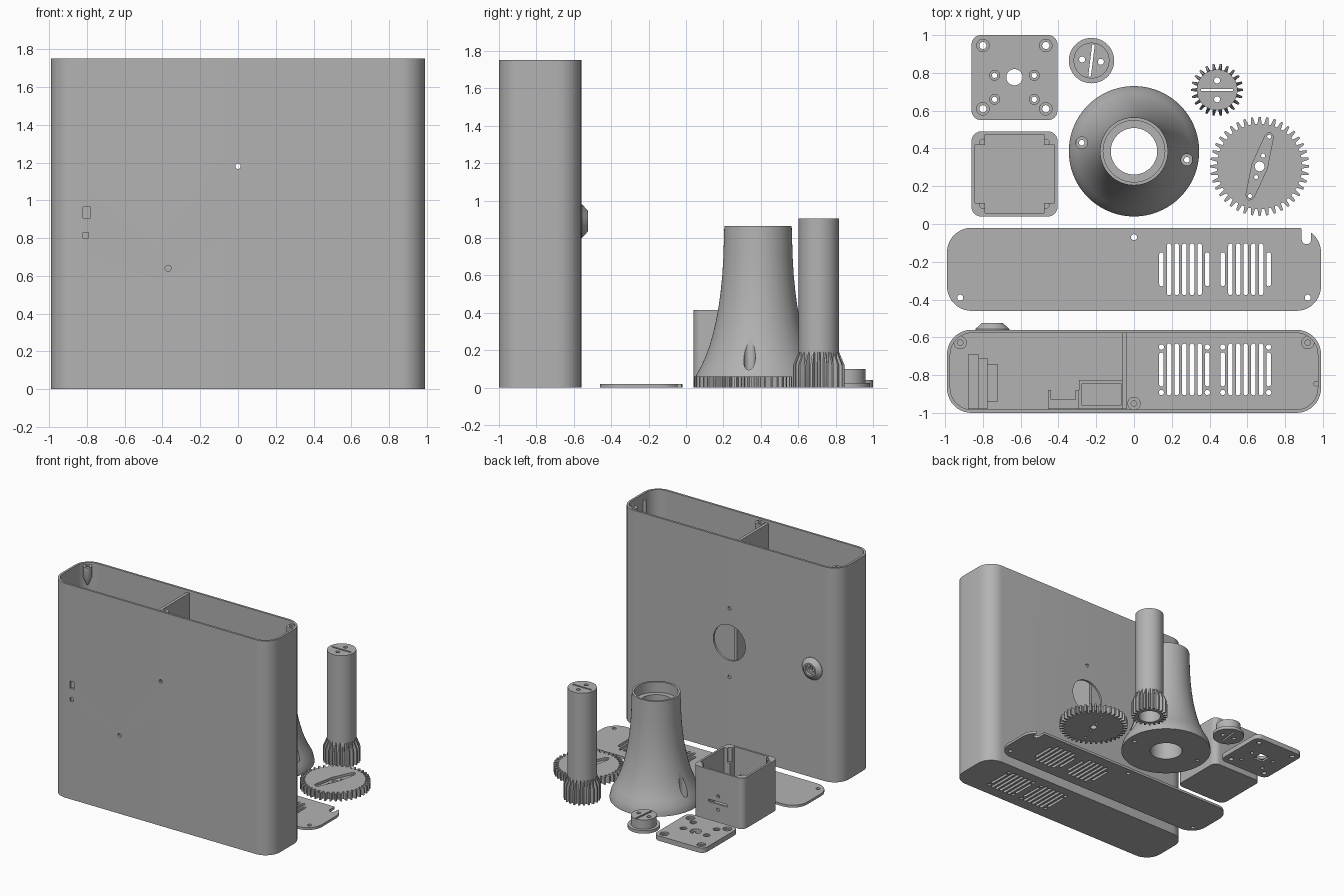
import bpy, bmesh, math
from math import sin, cos, pi
from mathutils import Matrix

if "Cube" in bpy.data.objects:
    bpy.data.objects.remove(bpy.data.objects["Cube"])

grey = bpy.data.materials.new("plain grey")
grey.diffuse_color = (0.45, 0.45, 0.45, 1)
grey.use_nodes = True
grey.node_tree.nodes["Principled BSDF"].inputs["Base Color"].default_value = grey.diffuse_color


# ---------- helpers ----------
def loft(name, rings):
    """Solid through (z, outline) rings with equal point counts."""
    bm = bmesh.new()
    vs = [[bm.verts.new((x, y, z)) for x, y in pts] for z, pts in rings]
    n = len(vs[0])
    for a, b in zip(vs, vs[1:]):
        for i in range(n):
            j = (i + 1) % n
            bm.faces.new((a[i], a[j], b[j], b[i]))
    bm.faces.new(vs[0][::-1])
    bm.faces.new(vs[-1])
    bmesh.ops.recalc_face_normals(bm, faces=bm.faces)
    me = bpy.data.meshes.new(name)
    bm.to_mesh(me)
    bm.free()
    me.materials.append(grey)
    ob = bpy.data.objects.new(name, me)
    bpy.context.collection.objects.link(ob)
    return ob


def circle(x, y, r, n=32):
    return [(x + r * cos(2 * pi * i / n), y + r * sin(2 * pi * i / n)) for i in range(n)]


def rounded(x0, x1, y0, y1, r, n=10):
    pts = []
    for k, (cx, cy) in enumerate(((x1 - r, y1 - r), (x0 + r, y1 - r), (x0 + r, y0 + r), (x1 - r, y0 + r))):
        pts += [(cx + r * cos(pi / 2 * (k + i / n)), cy + r * sin(pi / 2 * (k + i / n))) for i in range(n + 1)]
    return pts


def prism(name, pts, z0, z1):
    return loft(name, [(z0, pts), (z1, pts)])


def cyl(x, y, r, z0, z1, name="cutter", n=32):
    return prism(name, circle(x, y, r, n), z0, z1)


def box(x0, x1, y0, y1, z0, z1, name="cutter"):
    return prism(name, [(x0, y0), (x1, y0), (x1, y1), (x0, y1)], z0, z1)


def lathe(name, x, y, prof, n=64):
    return loft(name, [(z, circle(x, y, r, n)) for r, z in prof])


def along_y(ob, x, z, y=0):
    """Turn a part made around the z axis so it runs along +y."""
    ob.data.transform(Matrix.Translation((x, y, z)) @ Matrix.Rotation(-pi / 2, 4, 'X'))
    return ob


def turn(ob, x, y, deg):
    ob.data.transform(Matrix.Translation((x, y, 0)) @ Matrix.Rotation(math.radians(deg), 4, 'Z'))
    return ob


def cut(target, cutters):
    for c in cutters:
        m = target.modifiers.new("cut", 'BOOLEAN')
        m.operation, m.solver, m.object = 'DIFFERENCE', 'EXACT', c
    bpy.context.view_layer.update()
    me = bpy.data.meshes.new_from_object(target.evaluated_get(bpy.context.evaluated_depsgraph_get()))
    target.modifiers.clear()
    target.data = me
    for c in cutters:
        bpy.data.objects.remove(c)
    return target


def gear(x, y, root, tip, teeth):
    pts = []
    for i in range(teeth):
        for f, r in ((-.32, root), (-.14, tip), (.14, tip), (.32, root)):
            a = 2 * pi * (i + f) / teeth
            pts.append((x + r * cos(a), y + r * sin(a)))
    return pts


def vents(yc, z0, z1):
    """Two groups of vertical slots with shorter ones at the ends."""
    out = []
    for x0 in (.145, .47):
        for i in range(7):
            h = .09 if i in (0, 6) else .137
            x = x0 + i * .0405
            out.append(prism("cutter", rounded(x - .012, x + .012, yc - h, yc + h, .0119, 4), z0, z1))
    return out


# ---------- tall case ----------
case = prism("case", rounded(-.99, .99, -1, -.56, .13), 0, 1.75)
cuts = [prism("cutter", rounded(-.973, .973, -.983, -.577, .115), .02, 1.8)]
cuts += vents(-.77, -.1, .1)
cuts += [cyl(x, y, .014, -.1, .1, n=16) for x in (.145, .388, .47, .713) for y in (-.652, -.892)]
cuts += [along_y(cyl(0, 0, r, -.05, .05), x, z, y) for x, z, r, y in (
    (0, 1.18, .014, -1), (-.37, .64, .016, -1), (0, .90, .145, -.57),
    (0, 1.18, .014, -.57), (0, .62, .014, -.57), (-.75, .89, .045, -.57))]
cuts += [box(-.82, -.78, -1.05, -.95, .905, .965), box(-.82, -.79, -1.05, -.95, .80, .83)]
cut(case, cuts)

# divider and screw posts inside the case
box(-.06, -.036, -.98, -.575, .01, 1.73, "divider")
for x, y in ((-.92, -.628), (.92, -.628), (0, -.95)):
    post = lathe("lid_post", x, y, [(.004, 1.58), (.035, 1.65), (.035, 1.735)], 24)
    cut(post, [cyl(x, y, .015, 1.66, 1.8, n=16)])
cyl(.965, -.845, .015, .01, 1.7, "wall_rib", 16)

# holders inside the case
for x0, x1, y0, y1, z0, z1 in ((-.88, -.82, -.98, -.69, .74, 1.02), (-.82, -.775, -.98, -.71, .76, 1.0),
                               (-.775, -.72, -.94, -.745, .78, .98), (-.455, -.44, -.98, -.88, .54, .74),
                               (-.44, -.31, -.98, -.93, .54, .74), (-.31, -.29, -.98, -.88, .54, .74)):
    box(x0, x1, y0, y1, z0, z1, "board_holder")
tray = box(-.29, -.06, -.98, -.825, .02, .22, "tray")
cut(tray, [box(-.275, -.068, -.96, -.845, .04, .3)])

# round socket bezel on the back wall
bezel = lathe("bezel", 0, 0, [(.09, -.01), (.09, .004), (.055, .036)], 40)
cut(bezel, [cyl(0, 0, .042, .012, .1), cyl(0, 0, .025, -.1, .1)])
along_y(bezel, -.75, .89, -.56)

# ---------- lid ----------
lid = prism("lid", rounded(-.99, .99, -.46, -.02, .13), 0, .02)
cuts = vents(-.24, -.1, .1)
cuts += [cyl(x, y, .016, -.1, .1, n=20) for x, y in ((-.92, -.39), (.92, -.39), (0, -.07))]
cuts += [prism("cutter", rounded(.888, .938, -.107, .05, .0249), -.1, .1)]
cut(lid, cuts)

# ---------- square mounting plate ----------
plate = prism("mounting_plate", rounded(-.86, -.405, .55, 1, .05), 0, .04)
cuts = [cyl(-.633, .777, .043, -.1, .1), box(-.678, -.588, .732, .822, -.1, .015)]
for x in (-.8, -.467):
    for y in (.61, .945):
        cuts += [cyl(x, y, .019, -.1, .1), cyl(x, y, .033, .025, .1)]
for x in (-.738, -.528):
    for y in (.66, .787):
        cuts += [cyl(x, y, .014, -.1, .1), cyl(x, y, .026, .03, .1)]
cut(plate, cuts)

# ---------- open box with corner posts ----------
bin_ = prism("square_box", rounded(-.86, -.405, .04, .49, .05), 0, .415)
a, b, c, d, p = -.843, -.422, .057, .473, .055
cross = [(a, c + p), (a + p, c + p), (a + p, c), (b - p, c), (b - p, c + p), (b, c + p),
         (b, d - p), (b - p, d - p), (b - p, d), (a + p, d), (a + p, d - p), (a, d - p)]
cuts = [prism("cutter", cross, .02, .5), box(-.72, -.545, .45, .55, .15, .17)]
cuts += [cyl(x, y, .017, .3, .5, n=20) for x in (-.8, -.467) for y in (.1, .432)]
cuts += [along_y(cyl(0, 0, .013, -.05, .05, n=16), -.633, z, .48) for z in (.105, .215)]
cut(bin_, cuts)

# ---------- small slotted cap ----------
cap = lathe("slotted_cap", -.225, .865, [(.12, 0), (.12, .025), (.095, .025), (.095, .1)])
cut(cap, [turn(box(-.085, .085, -.007, .007, -.1, .2), -.225, .865, 83)] +
    [turn(cyl(0, s * .05, .016, -.1, .2, n=20), -.225, .865, 83) for s in (-1, 1)])

# ---------- tall pinion with a hollow shaft ----------
px, py = .44, .71
shaft = cyl(px, py, .108, 0, .905, "pinion_shaft", 64)
cut(shaft, [cyl(px, py, .085, -.1, .86), box(px - .085, px + .085, py - .006, py + .006, .8, 1)] +
    [cyl(px, py + s * .05, .016, .8, 1, n=20) for s in (-1, 1)])
teeth = loft("pinion_teeth", [(0, gear(px, py, .106, .138, 22)), (.12, gear(px, py, .106, .138, 22)),
                              (.19, gear(px, py, .1055, .109, 22))])
cut(teeth, [cyl(px, py, .1, -.1, .3, n=64)])

# ---------- flat gear with an arm-shaped recess ----------
gx, gy = .665, .305
wheel = prism("flat_gear", gear(gx, gy, .226, .262, 40), 0, .06)
arm = [(.165, -.022), (.18, -.014), (.187, 0), (.18, .014), (.165, .022), (.03, .038), (0, .042), (-.03, .038)]
arm += [(-x, -y) for x, y in arm if x != -.03 and x != .03] 
arm = sorted(set(arm), key=lambda q: math.atan2(q[1], q[0]))
cuts = [turn(prism("cutter", arm, .04, .1), gx, gy, 72), cyl(gx, gy, .026, -.1, .2)]
cuts += [turn(cyl(r, 0, .011, -.1, .2, n=16), gx, gy, 72) for r in (-.165, -.06, .06, .165)]
cut(wheel, cuts)

# ---------- flared pedestal ----------
fy = .385
flare = lathe("flared_pedestal", 0, fy, [(.345, 0), (.345, .012), (.334, .06), (.306, .11), (.283, .16), (.262, .215),
              (.243, .28), (.226, .35), (.211, .43), (.2, .51), (.191, .6), (.185, .7), (.18, .865)], 96)
cuts = [cyl(0, fy, .123, -.1, 1, n=64), cyl(0, fy, .163, .78, 1, n=64)]
for x, y in ((-.277, .43), (.28, .34)):
    cuts += [cyl(x, y, .031, .07, .5), cyl(x, y, .015, -.1, .5, n=20)]
cut(flare, cuts)

# ---------- smooth curved walls, keep edges sharp ----------
bpy.ops.object.select_all(action='SELECT')
bpy.context.view_layer.objects.active = case
bpy.ops.object.shade_smooth_by_angle(angle=math.radians(25))
